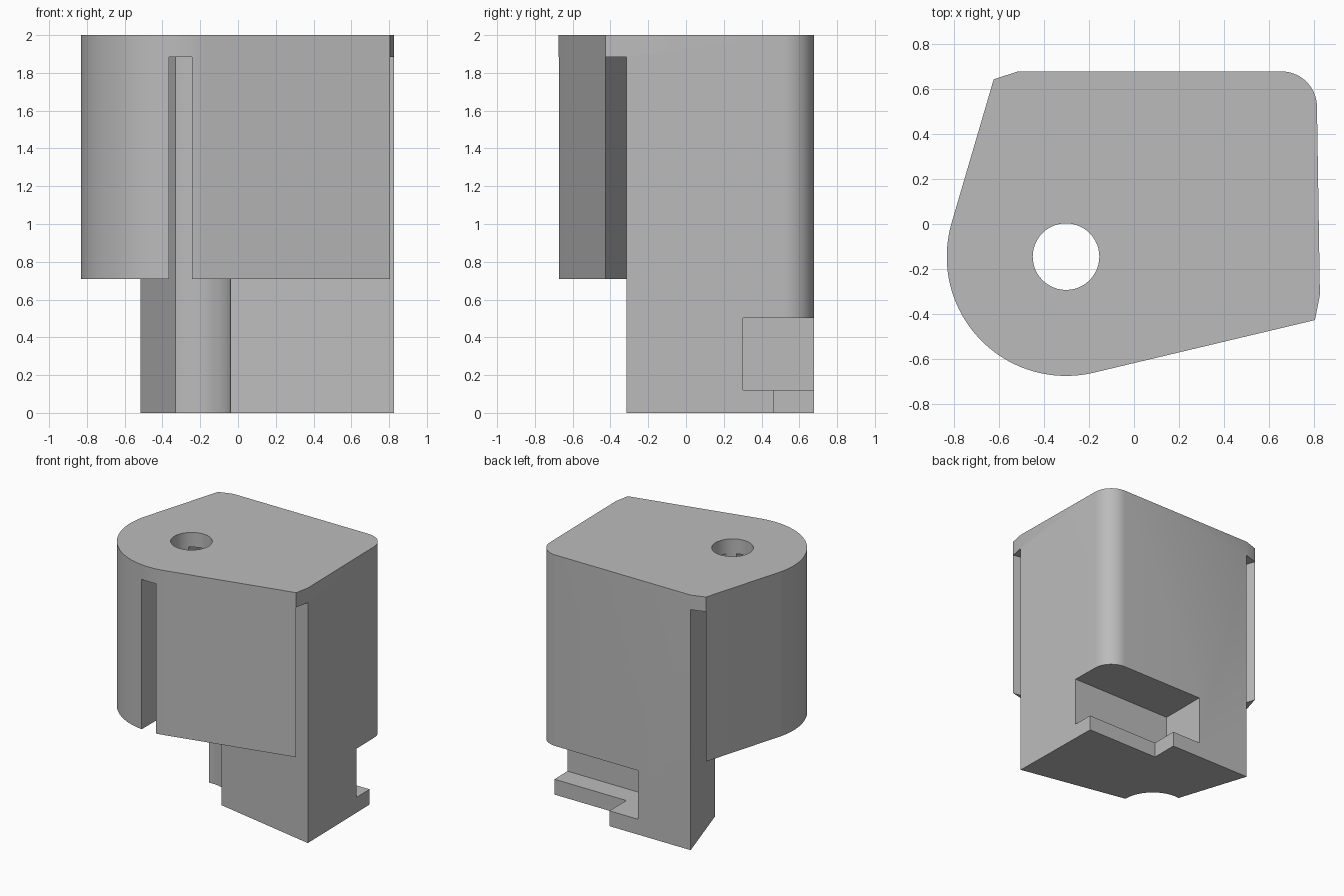
import bpy, bmesh
from math import cos, sin, radians
from mathutils import Vector

cube = bpy.data.objects.get("Cube")
if cube:
    bpy.data.objects.remove(cube, do_unlink=True)

grey = bpy.data.materials.new("plain grey")
grey.use_nodes = True
grey.diffuse_color = (0.5, 0.5, 0.5, 1)
grey.node_tree.nodes["Principled BSDF"].inputs["Base Color"].default_value = (0.5, 0.5, 0.5, 1)


def arc(centre, radius, start, end, steps):
    angles = [radians(start + (end - start) * i / steps) for i in range(steps + 1)]
    return [Vector((centre.x + radius * cos(a), centre.y + radius * sin(a))) for a in angles]


def prism(name, outline, low, high):
    bm = bmesh.new()
    base = bm.faces.new([bm.verts.new((p[0], p[1], low)) for p in outline])
    top = bmesh.ops.extrude_face_region(bm, geom=[base])["geom"]
    moved = [v for v in top if isinstance(v, bmesh.types.BMVert)]
    bmesh.ops.translate(bm, verts=moved, vec=(0, 0, high - low))
    bmesh.ops.recalc_face_normals(bm, faces=bm.faces)
    mesh = bpy.data.meshes.new(name)
    bm.to_mesh(mesh)
    bm.free()
    mesh.materials.append(grey)
    obj = bpy.data.objects.new(name, mesh)
    bpy.context.collection.objects.link(obj)
    return obj


def rectangle(x0, x1, y0, y1):
    return [(x0, y0), (x1, y0), (x1, y1), (x0, y1)]


def cut(target, outline, low, high):
    cutter = prism("cutter", outline, low, high)
    cutter.hide_render = True
    mod = target.modifiers.new("cut", "BOOLEAN")
    mod.operation = "DIFFERENCE"
    mod.solver = "EXACT"
    mod.object = cutter
    bpy.context.view_layer.objects.active = target
    bpy.ops.object.modifier_apply(modifier=mod.name)
    bpy.data.objects.remove(cutter, do_unlink=True)


# Key points: hole centre, wedge-shaped core corners, and the channel offsets
hub = Vector((-0.302, -0.145))
core_arc = arc(hub, 0.262, 0, 96.6, 20)
front_in, left_in = core_arc[0], core_arc[-1]
front_out, left_out = Vector((0.826, -0.315)), Vector((-0.515, 0.678))
front_dir = (front_out - front_in).normalized()
left_dir = (left_out - left_in).normalized()
gap = 0.114
front_off = Vector((front_dir.y, -front_dir.x)) * gap
left_off = Vector((-left_dir.y, left_dir.x)) * gap
front_far = front_out + front_dir * 0.3
left_far = left_out + left_dir * 0.3

# Full-height body from the plan outline
outline = [left_out, left_out + left_off]
outline += arc(hub, 0.53, 164.3, 283.2, 40)
outline += [front_out + front_off, front_out]
outline += arc(Vector((0.655, 0.52)), 0.158, 0, 90, 14)
body = prism("body", outline, 0, 2)

# Remove the skirt below its lower edge, leaving the core
core_edge = [front_far] + core_arc + [left_far]
cut(body, core_edge + [(-2, 1.2), (-2, -2), (2, -2)], -0.5, 0.71)

# Channel between core and skirt, running into the round hole
channel = core_edge + [left_far + left_off, left_in + left_off - left_dir * 0.17, hub,
                       front_in + front_off - front_dir * 0.14, front_far + front_off]
cut(body, channel, 0.5, 1.885)
cut(body, rectangle(-0.365, -0.243, -1, hub.y), 0.5, 1.885)
cut(body, arc(hub, 0.148, 0, 352.5, 47), 0.4, 2.5)

# Stepped notch in the back corner of the foot
cut(body, rectangle(-0.06, 1.2, 0.303, 1.2), 0.12, 0.502)
cut(body, rectangle(0.19, 1.2, 0.467, 1.2), -0.5, 0.3)

bpy.ops.object.select_all(action="DESELECT")
body.select_set(True)
bpy.context.view_layer.objects.active = body
bpy.ops.object.shade_smooth_by_angle(angle=radians(25))
